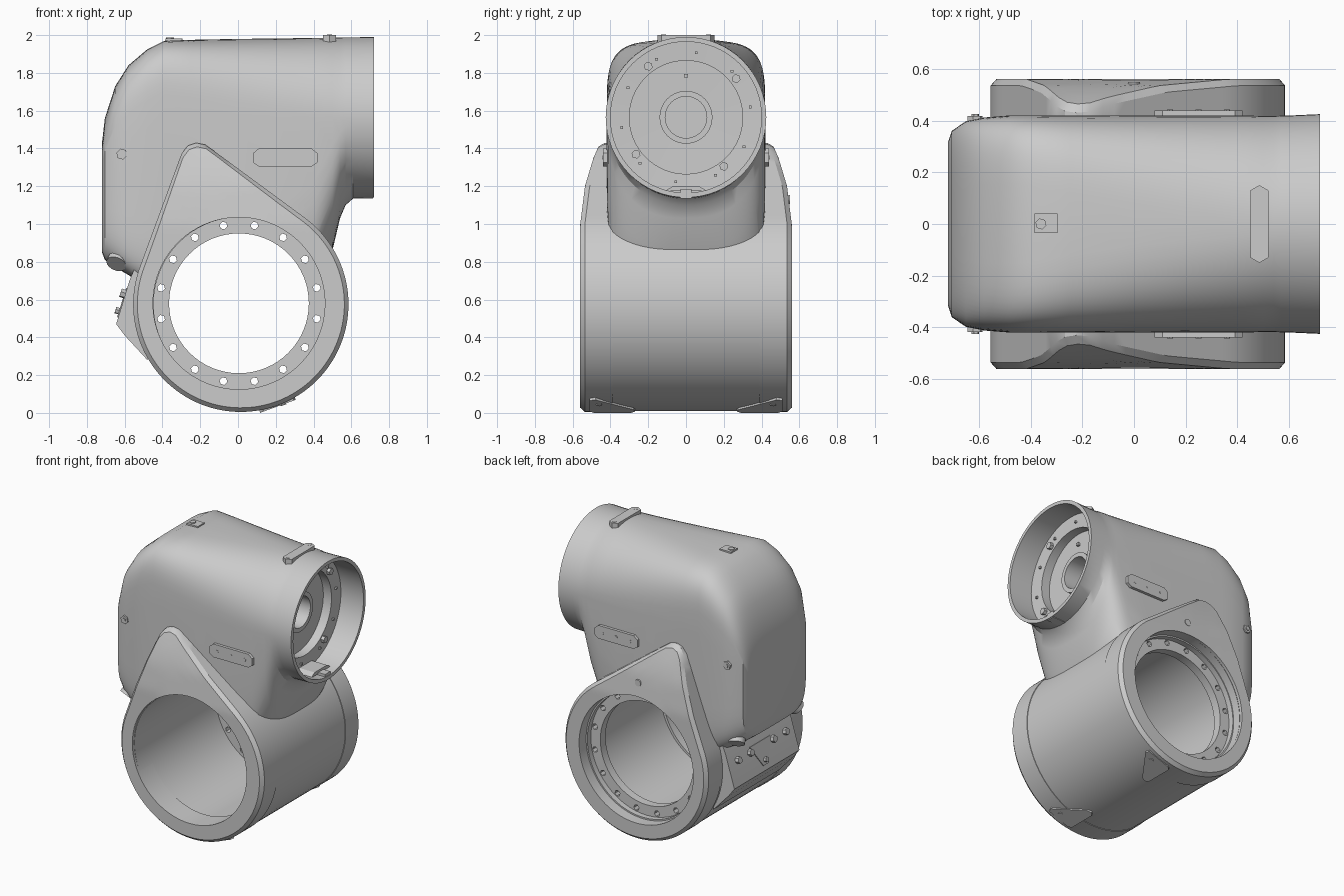
import bpy, bmesh, math
from mathutils import Vector as V

if "Cube" in bpy.data.objects:
    bpy.data.objects.remove(bpy.data.objects["Cube"])

X, Y, Z = V((1, 0, 0)), V((0, 1, 0)), V((0, 0, 1))
BX, BZ = 0.005, 0.58          # centre of the lower bore
TZ = 1.565                    # centre of the upper tube


def loft(name, rings, loop=False):
    """Skin equal-sized rings of points; loop closes the last ring onto the first."""
    bm = bmesh.new()
    vs = [[bm.verts.new(p) for p in r] for r in rings]
    n, m = len(rings[0]), len(rings)
    for i in range(m if loop else m - 1):
        a, b = vs[i], vs[(i + 1) % m]
        for j in range(n):
            k = (j + 1) % n
            bm.faces.new((a[j], a[k], b[k], b[j]))
    if not loop:
        bm.faces.new(vs[0])
        bm.faces.new(vs[-1])
    bmesh.ops.recalc_face_normals(bm, faces=bm.faces)
    me = bpy.data.meshes.new(name)
    bm.to_mesh(me)
    bm.free()
    ob = bpy.data.objects.new(name, me)
    bpy.context.collection.objects.link(ob)
    return ob


def circle(c, u, v, r, n):
    return [c + u * r * math.cos(2 * math.pi * i / n) + v * r * math.sin(2 * math.pi * i / n) for i in range(n)]


def lathe(name, prof, c, axis, u, v, n=64, loop=True):
    return loft(name, [circle(c + axis * h, u, v, r, n) for r, h in prof], loop)


def prism(name, pts, o, u, v, h):
    w = u.cross(v).normalized() * h
    base = [o + u * a + v * b for a, b in pts]
    return loft(name, [base, [p + w for p in base]])


def cyl(name, c, axis, r, h, n=6):
    u = axis.orthogonal().normalized()
    return lathe(name, [(r, -h / 2), (r, h / 2)], c, axis, u, axis.cross(u), n, False)


def cut(ob, cutters):
    for c in cutters:
        m = ob.modifiers.new('cut', 'BOOLEAN')
        m.object, m.operation, m.solver = c, 'DIFFERENCE', 'EXACT'
    dg = bpy.context.evaluated_depsgraph_get()
    me = bpy.data.meshes.new_from_object(ob.evaluated_get(dg))
    ob.modifiers.clear()
    ob.data = me
    for c in cutters:
        bpy.data.objects.remove(c)


def lerp_table(t, x):
    for (a, p), (b, q) in zip(t, t[1:]):
        if x <= b:
            return p + (q - p) * max(0, (x - a) / (b - a))
    return t[-1][1]


# Upper housing: x, half width, centre z, top z, bottom z, top and bottom roundness
secs = [(-.72, .315, 1.25, 1.43, .85, 3.5, 6), (-.705, .36, 1.3, 1.56, .81, 4, 6),
        (-.65, .398, 1.4, 1.73, .77, 4.4, 7), (-.58, .412, 1.45, 1.84, .73, 4.6, 8),
        (-.48, .42, 1.5, 1.925, .66, 4.6, 8), (-.39, .42, 1.55, 1.97, .64, 4.4, 8),
        (-.25, .42, 1.56, 1.975, .64, 3.7, 8), (0, .42, 1.56, 1.98, .64, 2.9, 8),
        (.2, .42, 1.56, 1.982, .64, 2.5, 7), (.4, .42, 1.56, 1.985, .7, 2.2, 5), (.5, .418, TZ, 1.987, .86, 2.1, 3),
        (.54, .418, TZ, 1.987, 1.03, 2, 2.5), (.57, .419, TZ, 1.988, 1.1, 2, 2.1),
        (.61, .42, TZ, 1.988, 1.135, 2, 2), (.72, .425, TZ, 1.99, 1.14, 2, 2)]


def section(x, hw, zc, zt, zb, nt, nb):
    out = []
    for i in range(64):
        a = 2 * math.pi * i / 64
        c, s = math.cos(a), math.sin(a)
        e = 2 / (nt if s >= 0 else nb)
        h = zt - zc if s >= 0 else zc - zb
        out.append(V((x, math.copysign(hw * abs(c) ** e, c), zc + math.copysign(h * abs(s) ** e, s))))
    return out


housing = loft('upper_housing', [section(*s) for s in secs])
tc = V((0, 0, TZ))
cut(housing, [lathe('bore_cutter', [(.5, -.7), (.5, .7)], V((BX, 0, BZ)), Y, X, Z, 64, False),
              lathe('tube_cutter', [(.4, .9), (.4, .54), (.3, .535), (.3, .47), (.11, .465), (.11, .25)],
                    tc, X, Y, Z, 64, False)])

# Tube end: hub ring, bolts and bottom key
lathe('tube_hub', [(.11, .45), (.11, .5), (.14, .5), (.14, .45)], tc, X, Y, Z, 40)
for i, (y, z) in enumerate([(.265, 1.77), (-.2, 1.835), (-.265, 1.37), (.2, 1.305)]):
    cyl(f'tube_bolt_{i}', V((.545, y, z)), X, .024, .03)
for i in range(10):
    a = math.radians(36 * i + 9)
    cyl(f'tube_pin_{i}', V((.54, .345 * math.cos(a), TZ + .345 * math.sin(a))), X, .01, .02, 4)
cyl('tube_index_pin', V((.475, 0, TZ + .22)), X, .014, .02, 4)
prism('tube_key', [(-.11, 1.175), (.11, 1.175), (.07, 1.2), (-.07, 1.2)], V((.53, 0, 0)), Y, Z, .13)
prism('tube_notch', [(-.03, 1.135), (.03, 1.135), (.03, 1.185), (-.03, 1.185)], V((.6, 0, 0)), Y, Z, .115)

# Lower barrel
barrel_c = V((.015, 0, .575))
lathe('barrel', [(.566, -.5), (.566, .5), (.462, .54), (.462, -.54)], barrel_c, Y, X, Z, 72)

# Bolt flange inside the back of the barrel
bc = V((BX, 0, BZ))
flange = lathe('bolt_flange', [(.37, .38), (.37, .44), (.47, .44), (.47, .38)], bc, Y, X, Z)
holes = []
for i in range(16):
    a = math.pi / 8 * (i + .5)
    holes.append(cyl('hole_cutter', V((BX + .42 * math.cos(a), .41, BZ + .42 * math.sin(a))), Y, .021, .3, 6))
cut(flange, holes)
lathe('flange_step', [(.445, .44), (.445, .48), (.465, .48), (.465, .44)], bc, Y, X, Z)


# Teardrop side plates: outline is the hull of a big and a small circle
def reach(a):
    dx, dz, best = math.cos(a), math.sin(a), 0
    for i in range(81):
        s = i / 80
        cx, cz, r = .01 - .23 * s, -.005 + .765 * s, .57 - .48 * s
        b = dx * cx + dz * cz
        q = r * r - cx * cx - cz * cz + b * b
        if q >= 0:
            best = max(best, b + math.sqrt(q))
    return best


N = 120
angs = [2 * math.pi * i / N for i in range(N)]
reaches = [reach(a) for a in angs]
depth = [(0, .56), (1.0, .56), (1.2, .535), (1.35, .49), (1.43, .455)]


def plate_ring(side, f, inset=0, drop=0, y=None):
    out = []
    for a, R in zip(angs, reaches):
        r = .455 + (R - inset - .455) * f
        z = BZ + r * math.sin(a)
        yy = y if y else lerp_table(depth, z) - drop
        out.append(V((BX + r * math.cos(a), side * yy, z)))
    return out


for side, nm in ((-1, 'front'), (1, 'back')):
    rings = [plate_ring(side, 0, y=.39)]
    rings += [plate_ring(side, f, .022) for f in (0, .2, .4, .6, .8, 1)]
    rings += [plate_ring(side, 1, 0, .025), plate_ring(side, 1, y=.39)]
    loft(nm + '_plate', rings, True)

    # Side mounting strip with three screws, and cap screw
    strip = [(.08, 1.325), (.11, 1.305), (.39, 1.305), (.42, 1.325), (.42, 1.375), (.39, 1.4), (.11, 1.4), (.08, 1.375)]
    prism(nm + '_strip', strip, V((0, side * .395, 0)), X, Z, -side * .045)
    for i in range(3):
        cyl(f'{nm}_strip_screw_{i}', V((.14 + .11 * i, side * .438, 1.352)), Y, .012, .008)
    cyl(nm + '_cap_washer', V((-.615, side * .403, 1.37)), Y, .03, .03)
    cyl(nm + '_cap_screw', V((-.615, side * .41, 1.37)), Y, .015, .03)
    # Slanted oval lug at the bottom corner of the cap
    cyl(nm + '_corner_lug', V((-.635, side * .325, .81)), V((-.3, side * .6, -.7)).normalized(), .055, .06, 16)

    # Triangular pad with screw on the lower barrel
    t = math.radians(20)
    out, tan = V((math.sin(t), 0, -math.cos(t))), V((math.cos(t), 0, math.sin(t)))
    pad = [(.27, -.08), (.29, -.1), (.49, -.1), (.51, -.08), (.51, .09), (.48, .1), (.28, -.05)]
    o = barrel_c + out * .545
    w = side * Y
    prism(nm + '_pad', pad, o, w, tan, .03 if w.cross(tan).dot(out) > 0 else -.03)
    cyl(nm + '_pad_screw', o + w * .46 + tan * .03 + out * .03, out, .016, .01)

cyl('back_plate_plug', V((0, .54, 1.13)), Y, .024, .02, 12)

# Top strip and small top bracket
prism('top_strip', [(.45, -.13), (.485, -.15), (.52, -.13), (.52, .13), (.485, .15), (.45, .13)],
      V((0, 0, 1.94)), X, Y, .06)
for y in (-.12, .12):
    cyl('top_strip_screw', V((.485, y, 1.998)), Z, .014, .008)
prism('top_bracket', [(-.385, -.035), (-.295, -.035), (-.295, .04), (-.385, .04)], V((0, 0, 1.955)), X, Y, .027)
cyl('top_bracket_screw', V((-.36, 0, 1.982)), Z, .022, .012)

# Connector block under the cap, with screws and a hanging tab
prism('connector_block', [(-.55, .76), (-.575, .7), (-.645, .47), (-.6, .41), (-.48, .28), (-.47, .76)],
      V((0, .37, 0)), X, Z, .74)
nrm = V((-.95, 0, .3)).normalized()
for i, y in enumerate((-.27, -.13, .13, .27)):
    cyl(f'connector_screw_{i}', V((-.603, y, .63)), nrm, .024, .04)
down = V((-.3, 0, -.95)).normalized()
prism('connector_tab', [(-.12, 0), (.12, 0), (.03, .16), (-.03, .16)], V((-.592, 0, .66)), Y, down, -.02)
cyl('connector_tab_screw', V((-.635, 0, .54)), nrm, .018, .03)

# Smooth shading with crisp edges
bpy.ops.object.select_all(action='SELECT')
bpy.context.view_layer.objects.active = housing
bpy.ops.object.shade_smooth_by_angle(angle=math.radians(30))
